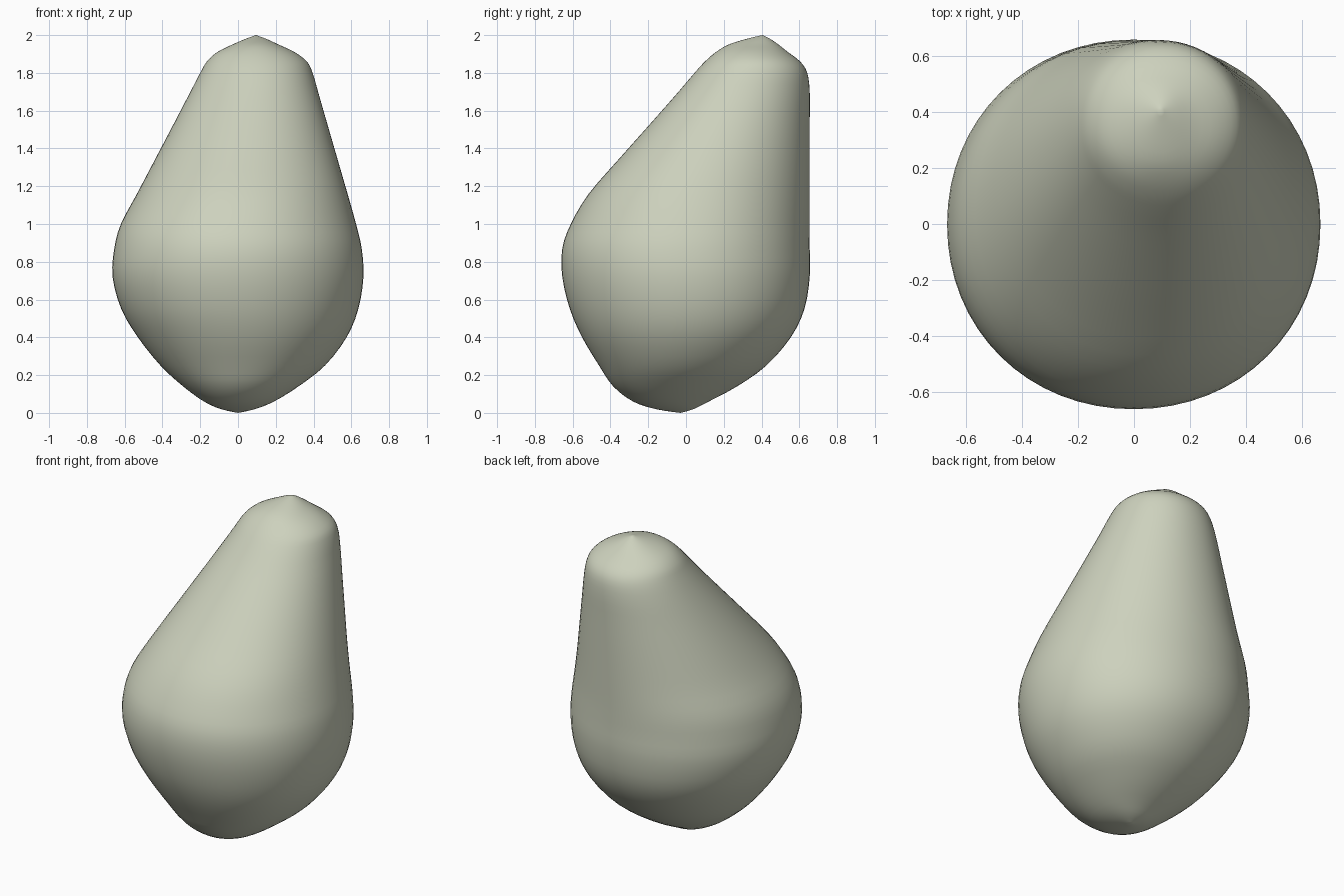
import bpy, bmesh, math

default = bpy.data.objects.get("Cube")
if default:
    bpy.data.objects.remove(default, do_unlink=True)

# Single matte grey-green skin
COLOUR = (0.61, 0.64, 0.51, 1.0)
skin = bpy.data.materials.new("pale grey green")
skin.use_nodes = True
skin.diffuse_color = COLOUR
bsdf = skin.node_tree.nodes["Principled BSDF"]
bsdf.inputs["Base Color"].default_value = COLOUR
bsdf.inputs["Roughness"].default_value = 0.7

# Leaning pear profile: height, right edge, left edge, front edge, back edge
PROFILE = [
    (0.00, 0.00, 0.00, -0.03, -0.03),
    (0.02, -0.09, 0.09, -0.16, 0.04),
    (0.06, -0.18, 0.19, -0.28, 0.12),
    (0.14, -0.29, 0.32, -0.385, 0.27),
    (0.25, -0.41, 0.46, -0.46, 0.425),
    (0.40, -0.53, 0.575, -0.55, 0.555),
    (0.55, -0.618, 0.637, -0.615, 0.627),
    (0.72, -0.664, 0.664, -0.655, 0.655),
    (0.87, -0.655, 0.655, -0.655, 0.655),
    (1.00, -0.62, 0.625, -0.61, 0.655),
    (1.16, -0.535, 0.58, -0.515, 0.655),
    (1.35, -0.435, 0.525, -0.35, 0.655),
    (1.55, -0.33, 0.467, -0.172, 0.655),
    (1.70, -0.252, 0.424, -0.04, 0.655),
    (1.80, -0.20, 0.395, 0.045, 0.642),
    (1.86, -0.165, 0.365, 0.10, 0.605),
    (1.91, -0.11, 0.30, 0.158, 0.54),
    (1.95, -0.03, 0.215, 0.225, 0.49),
    (1.98, 0.04, 0.15, 0.32, 0.445),
    (2.00, 0.095, 0.095, 0.405, 0.405),
]
SEGMENTS, STEPS = 64, 3


def spline(i, t):
    """Catmull-Rom sample of every profile column between rows i and i + 1."""
    last = len(PROFILE) - 1
    rows = [PROFILE[min(max(i + k, 0), last)] for k in (-1, 0, 1, 2)]
    return [0.5 * (2 * b + (c - a) * t + (2 * a - 5 * b + 4 * c - d) * t * t
                   + (3 * b - a - 3 * c + d) * t ** 3)
            for a, b, c, d in zip(*rows)]


samples = [spline(i, s / STEPS) for i in range(len(PROFILE) - 1) for s in range(STEPS)]
samples = samples[1:]


def rounded(v):
    """Slightly squared circle coordinate."""
    return math.copysign(abs(v) ** 0.97, v)


# Body: rings lofted between the lowest point and the tip
bm = bmesh.new()
rings = []
for z, x0, x1, y0, y1 in samples:
    ring = []
    for k in range(SEGMENTS):
        a = 2 * math.pi * k / SEGMENTS
        ring.append(bm.verts.new(((x0 + x1) / 2 + (x1 - x0) / 2 * rounded(math.cos(a)),
                                  (y0 + y1) / 2 + (y1 - y0) / 2 * rounded(math.sin(a)), z)))
    rings.append(ring)

bottom = bm.verts.new((0.0, -0.03, 0.0))
tip = bm.verts.new((0.095, 0.405, 2.0))
for k in range(SEGMENTS):
    n = (k + 1) % SEGMENTS
    bm.faces.new((bottom, rings[0][n], rings[0][k]))
    bm.faces.new((tip, rings[-1][k], rings[-1][n]))
    for low, high in zip(rings, rings[1:]):
        bm.faces.new((low[k], low[n], high[n], high[k]))
for face in bm.faces:
    face.smooth = True
bmesh.ops.recalc_face_normals(bm, faces=bm.faces)

mesh = bpy.data.meshes.new("pear_body")
bm.to_mesh(mesh)
bm.free()
mesh.materials.append(skin)
body = bpy.data.objects.new("pear_body", mesh)
bpy.context.collection.objects.link(body)
